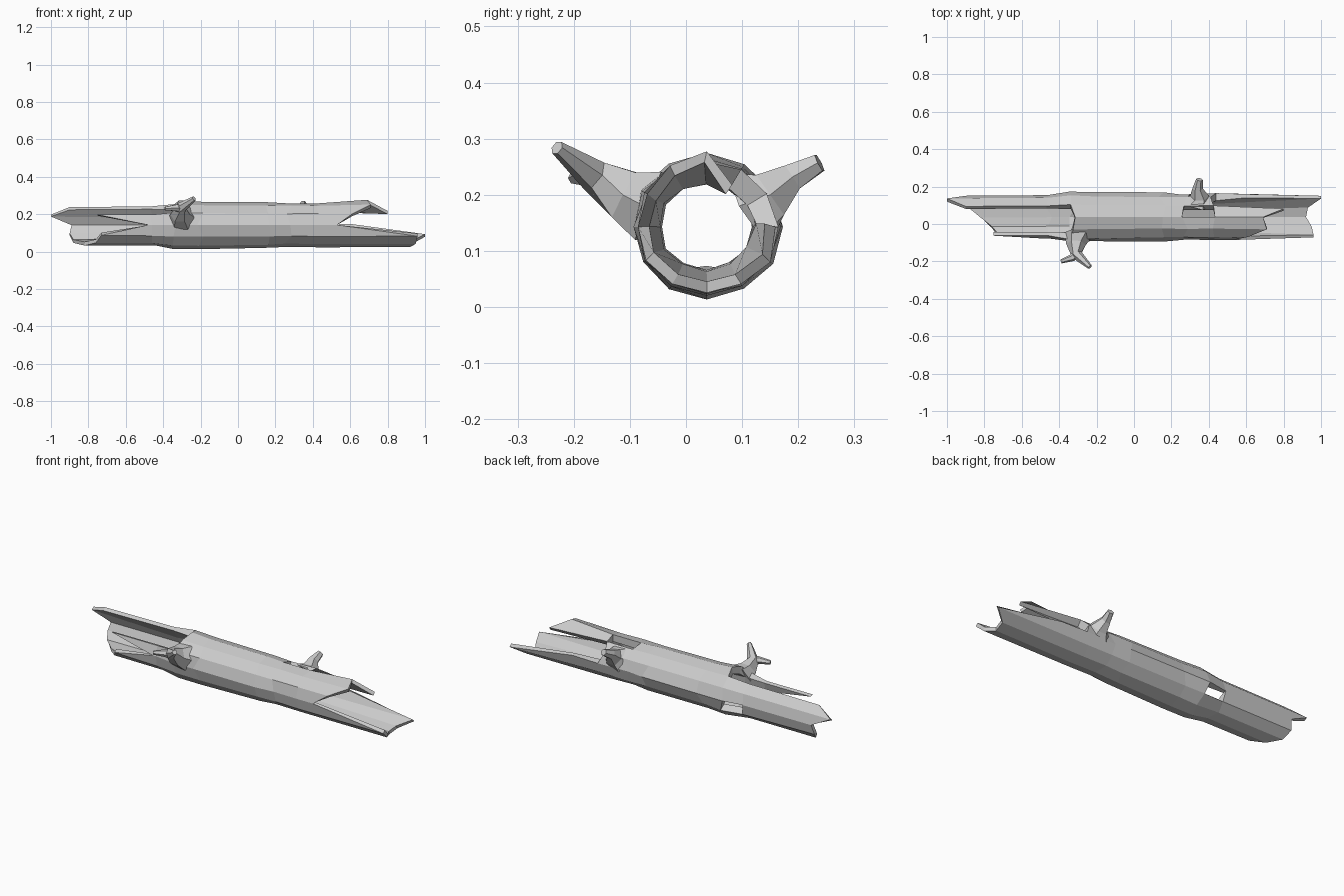
import bpy, bmesh, math, random
from mathutils import Vector

random.seed(4)
if "Cube" in bpy.data.objects:
    bpy.data.objects.remove(bpy.data.objects["Cube"], do_unlink=True)

bark = bpy.data.materials.new("weathered_grey")
bark.use_nodes = True
GREY = (0.6, 0.6, 0.6, 1)
bark.diffuse_color = GREY
bark.node_tree.nodes["Principled BSDF"].inputs["Base Color"].default_value = GREY

SIDES = 12  # columns run from the front, over the top, to the back and under


def make_object(name, bm):
    bmesh.ops.recalc_face_normals(bm, faces=bm.faces)
    mesh = bpy.data.meshes.new(name)
    bm.to_mesh(mesh)
    bm.free()
    mesh.materials.append(bark)
    obj = bpy.data.objects.new(name, mesh)
    bpy.context.collection.objects.link(obj)
    return obj


def trunk_point(x, k, scale):
    a = math.tau * k / SIDES
    return Vector((x, 0.037 - 0.125 * scale * math.cos(a),
                   0.143 + 0.12 * scale * math.sin(a)))


# Trunk: rings across the middle, with splintered ends of varied length
rings = [(-0.45, 0.94), (-0.33, 1.07), (-0.2, 1.04), (0.15, 1.02),
         (0.27, 0.98), (0.42, 1.0)]
left_end = [-0.48, -0.75, -0.5, -0.5, -0.9, -1.0, -0.89, -0.9, -0.88, -0.82, -0.76, -0.73]
right_end = [0.53, 0.61, 0.71, 0.69, 0.8, 0.46, 0.6, 1.0, 0.93, 0.92, 0.95, 0.96]
right_scale = {2: 1.05, 3: 1.12, 4: 0.72, 7: 1.05, 11: 1.0}
# Missing panels, by segment along the trunk
gaps = {0: {1, 2, 3}, 1: {1, 2, 3, 6}, 5: {3}, 6: {4, 5}}

bm = bmesh.new()
grid = []
for k in range(SIDES):
    column = [trunk_point(left_end[k], k, 0.92)]
    column += [trunk_point(x + random.uniform(-0.02, 0.02), k,
                           s + random.uniform(-0.04, 0.04)) for x, s in rings]
    column.append(trunk_point(right_end[k], k, right_scale.get(k, 0.98)))
    grid.append([bm.verts.new(p) for p in column])
for k in range(SIDES):
    a, b = grid[k], grid[(k + 1) % SIDES]
    for seg in range(len(rings) + 1):
        if k not in gaps.get(seg, ()):
            bm.faces.new((a[seg], a[seg + 1], b[seg + 1], b[seg]))
loose = [v for v in bm.verts if not v.link_faces]
bmesh.ops.delete(bm, geom=loose, context="VERTS")
# Make sure the open shell faces away from its axis
bmesh.ops.recalc_face_normals(bm, faces=bm.faces)
outward = sum(f.normal.dot(f.calc_center_median() - Vector((f.calc_center_median().x, 0.037, 0.143)))
              for f in bm.faces)
flip = outward < 0
trunk = make_object("hollow_trunk", bm)
if flip:
    trunk.data.flip_normals()

# Walls get thinner towards the splintered tips
group = trunk.vertex_groups.new(name="wall")
for v in trunk.data.vertices:
    group.add([v.index], 0.5 if abs(v.co.x) > 0.46 else 1.0, "REPLACE")
wall = trunk.modifiers.new("wall", "SOLIDIFY")
wall.thickness = 0.04
wall.offset = -1
wall.vertex_group = group.name


# Branch stubs: tapered six-sided tubes along a short path
def branch(name, path):
    bm = bmesh.new()
    points = [Vector(p[:3]) for p in path]
    loops = []
    for i, p in enumerate(points):
        d = (points[min(i + 1, len(points) - 1)] - points[max(i - 1, 0)]).normalized()
        u = d.cross(Vector((0, 0, 1))).normalized()
        w = u.cross(d)
        loops.append([bm.verts.new(p + path[i][3] * (u * math.cos(t) + w * math.sin(t)))
                      for t in (math.tau * n / 6 for n in range(6))])
    for a, b in zip(loops, loops[1:]):
        for n in range(6):
            m = (n + 1) % 6
            bm.faces.new((a[n], a[m], b[m], b[n]))
    bm.faces.new(loops[0])
    bm.faces.new(loops[-1])
    return make_object(name, bm)


branch("front_branch", [(-0.3, -0.06, 0.18, 0.075), (-0.31, -0.11, 0.2, 0.052),
                        (-0.305, -0.165, 0.235, 0.03), (-0.235, -0.23, 0.284, 0.013)])
branch("front_branch_fork", [(-0.3, -0.15, 0.225, 0.03), (-0.33, -0.18, 0.235, 0.02),
                             (-0.39, -0.2, 0.23, 0.011)])
branch("back_branch", [(0.34, 0.115, 0.18, 0.075), (0.35, 0.15, 0.2, 0.05),
                       (0.34, 0.19, 0.232, 0.028), (0.35, 0.238, 0.257, 0.018)])
